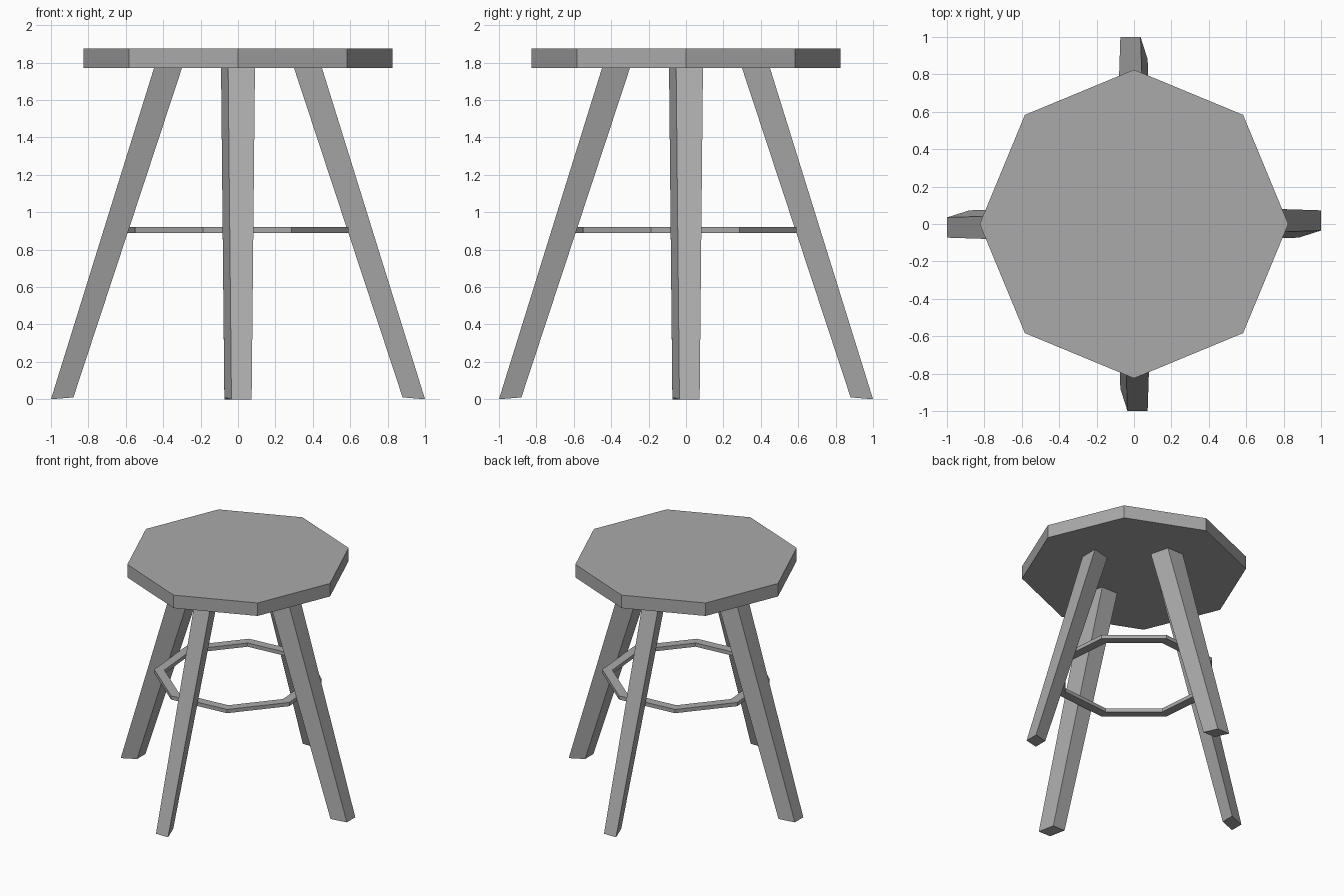
import bpy
import bmesh
from math import cos, sin, pi, radians
from mathutils import Matrix

cube = bpy.data.objects.get("Cube")
if cube:
    bpy.data.objects.remove(cube, do_unlink=True)

grey = bpy.data.materials.new("plain grey")
grey.use_nodes = True
colour = (0.4, 0.4, 0.4, 1)
grey.diffuse_color = colour
grey.node_tree.nodes["Principled BSDF"].inputs["Base Color"].default_value = colour


def add_loft(name, rings, closed=False, turn=0):
    """Join equal rings of points with quads; cap the ends, or join last to first."""
    bm = bmesh.new()
    loops = [[bm.verts.new(p) for p in ring] for ring in rings]
    pairs = list(zip(loops, loops[1:]))
    if closed:
        pairs.append((loops[-1], loops[0]))
    else:
        bm.faces.new(loops[0])
        bm.faces.new(loops[-1])
    for a, b in pairs:
        for i in range(len(a)):
            j = (i + 1) % len(a)
            bm.faces.new((a[i], a[j], b[j], b[i]))
    bmesh.ops.recalc_face_normals(bm, faces=bm.faces)
    bm.transform(Matrix.Rotation(turn, 4, "Z"))
    mesh = bpy.data.meshes.new(name)
    bm.to_mesh(mesh)
    bm.free()
    mesh.materials.append(grey)
    obj = bpy.data.objects.new(name, mesh)
    bpy.context.collection.objects.link(obj)
    return obj


def octagon(radius, z, offset=0):
    return [(radius * cos(offset + i * pi / 4), radius * sin(offset + i * pi / 4), z)
            for i in range(8)]


def leg_section(outer, inner, near, far, z_outer, z_inner):
    """Skewed four-sided section of the front leg."""
    return [(-near, -outer, z_outer), (far, -outer, z_outer),
            (near, -inner, z_inner), (-far, -inner, z_inner)]


# Eight-sided seat
add_loft("seat", [octagon(0.825, 1.77), octagon(0.825, 1.875)])

# Four splayed, tapering legs, their tops set into the seat
foot = leg_section(1.0, 0.88, 0.035, 0.073, 0, 0.01)
head = leg_section(0.44, 0.29, 0.053, 0.091, 1.8, 1.8)
for k, side in enumerate(("front", "left", "back", "right")):
    add_loft(side + "_leg", [foot, head], turn=k * pi / 2)

# Thin eight-sided foot ring
skew = radians(-17.5)
add_loft("foot_ring", [octagon(r, z, skew) for r, z in
                       ((0.62, 0.89), (0.62, 0.92), (0.545, 0.92), (0.545, 0.89))],
         closed=True)
